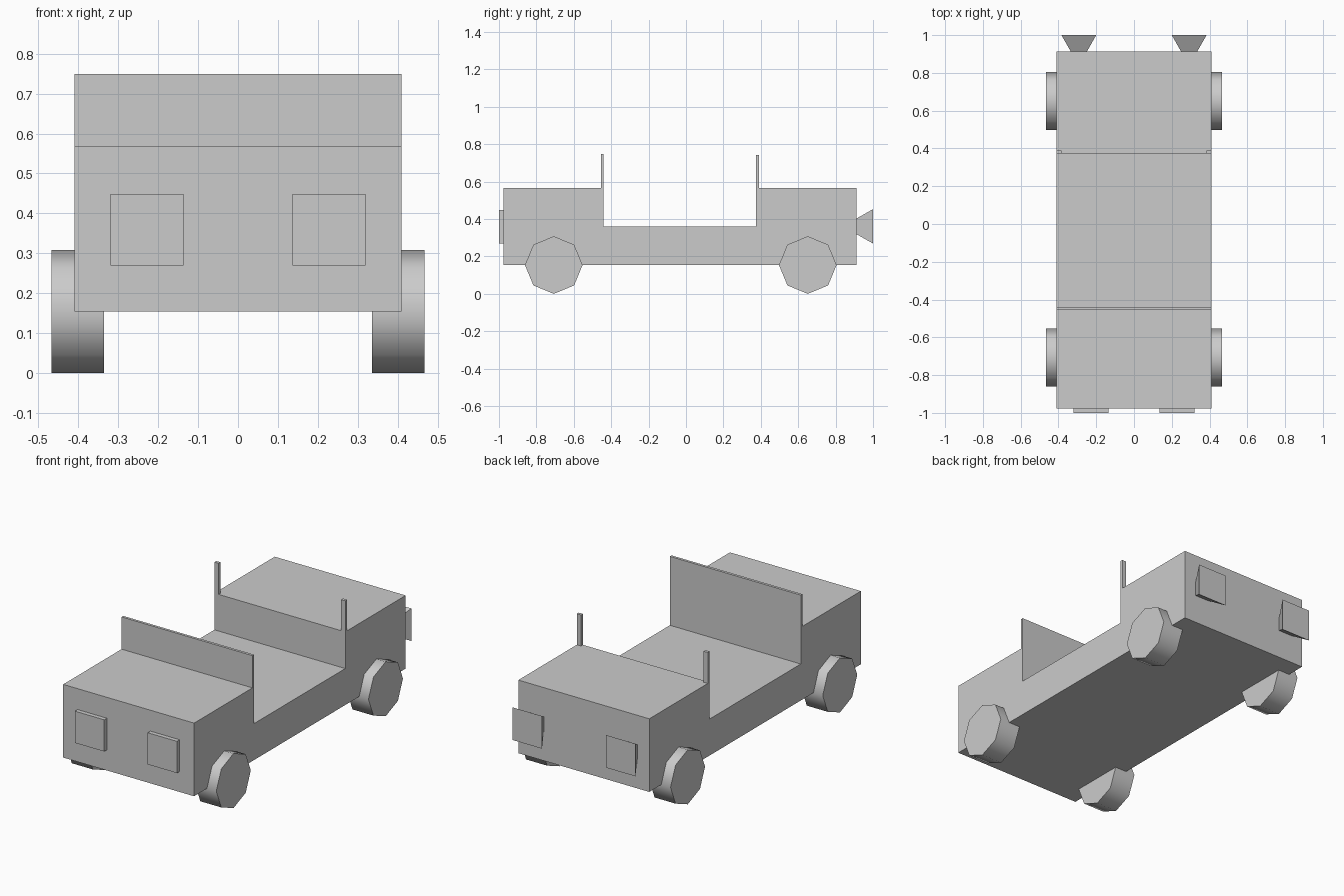
import bpy, bmesh, math
from mathutils import Matrix

if "Cube" in bpy.data.objects:
    bpy.data.objects.remove(bpy.data.objects["Cube"])


def make_object(name, bm):
    bmesh.ops.recalc_face_normals(bm, faces=bm.faces)
    mesh = bpy.data.meshes.new(name)
    bm.to_mesh(mesh)
    bm.free()
    obj = bpy.data.objects.new(name, mesh)
    bpy.context.collection.objects.link(obj)
    return obj


def box(name, x, y, z):
    bm = bmesh.new()
    bmesh.ops.create_cube(bm, size=1)
    for v in bm.verts:
        v.co = [lo + (c + 0.5) * (hi - lo) for c, (lo, hi) in zip(v.co, (x, y, z))]
    return make_object(name, bm)


def mirrored(name, x0, x1, y, z):
    for side, s in (("left", -1), ("right", 1)):
        box(f"{side}_{name}", sorted((s * x0, s * x1)), y, z)


# Body: one side profile (hood, windshield, open cabin, rear deck) extruded across
HALF = 0.409
profile = [(-0.976, 0.154), (0.912, 0.154), (0.912, 0.567), (0.373, 0.567),
           (0.373, 0.36), (-0.44, 0.36), (-0.44, 0.749), (-0.455, 0.749),
           (-0.455, 0.567), (-0.976, 0.567)]
bm = bmesh.new()
side_face = bm.faces.new([bm.verts.new((-HALF, y, z)) for y, z in profile])
ext = bmesh.ops.extrude_face_region(bm, geom=[side_face], use_keep_orig=True)
for v in ext["geom"]:
    if isinstance(v, bmesh.types.BMVert):
        v.co.x = HALF
make_object("body", bm)

# Rear posts and headlights
mirrored("rear_post", 0.383, HALF, (0.373, 0.39), (0.56, 0.742))
mirrored("headlight", 0.136, 0.319, (-1.0, -0.97), (0.27, 0.449))

# Flared square tail lights
for side, s in (("left", -1), ("right", 1)):
    bm = bmesh.new()
    bmesh.ops.create_cube(bm, size=1)
    for v in bm.verts:
        r = 0.184 if v.co.y > 0 else 0.083
        y = 1.0 if v.co.y > 0 else 0.911
        v.co = (s * 0.292 + v.co.x * r, y, 0.361 + v.co.z * r)
    make_object(f"{side}_tail_light", bm)

# Eight-sided wheels with smooth treads
R = 0.154
for end, y in (("front", -0.707), ("rear", 0.651)):
    for side, s in (("left", -1), ("right", 1)):
        bm = bmesh.new()
        bmesh.ops.create_cone(bm, cap_ends=True, segments=8, radius1=R, radius2=R,
                              depth=0.131,
                              matrix=Matrix.Translation((s * 0.4015, y, R))
                              @ Matrix.Rotation(math.pi / 2, 4, "Y"))
        for e in bm.edges:
            e.smooth = all(len(f.verts) == 4 for f in e.link_faces)
        for f in bm.faces:
            f.smooth = len(f.verts) == 4
        make_object(f"{end}_{side}_wheel", bm)
